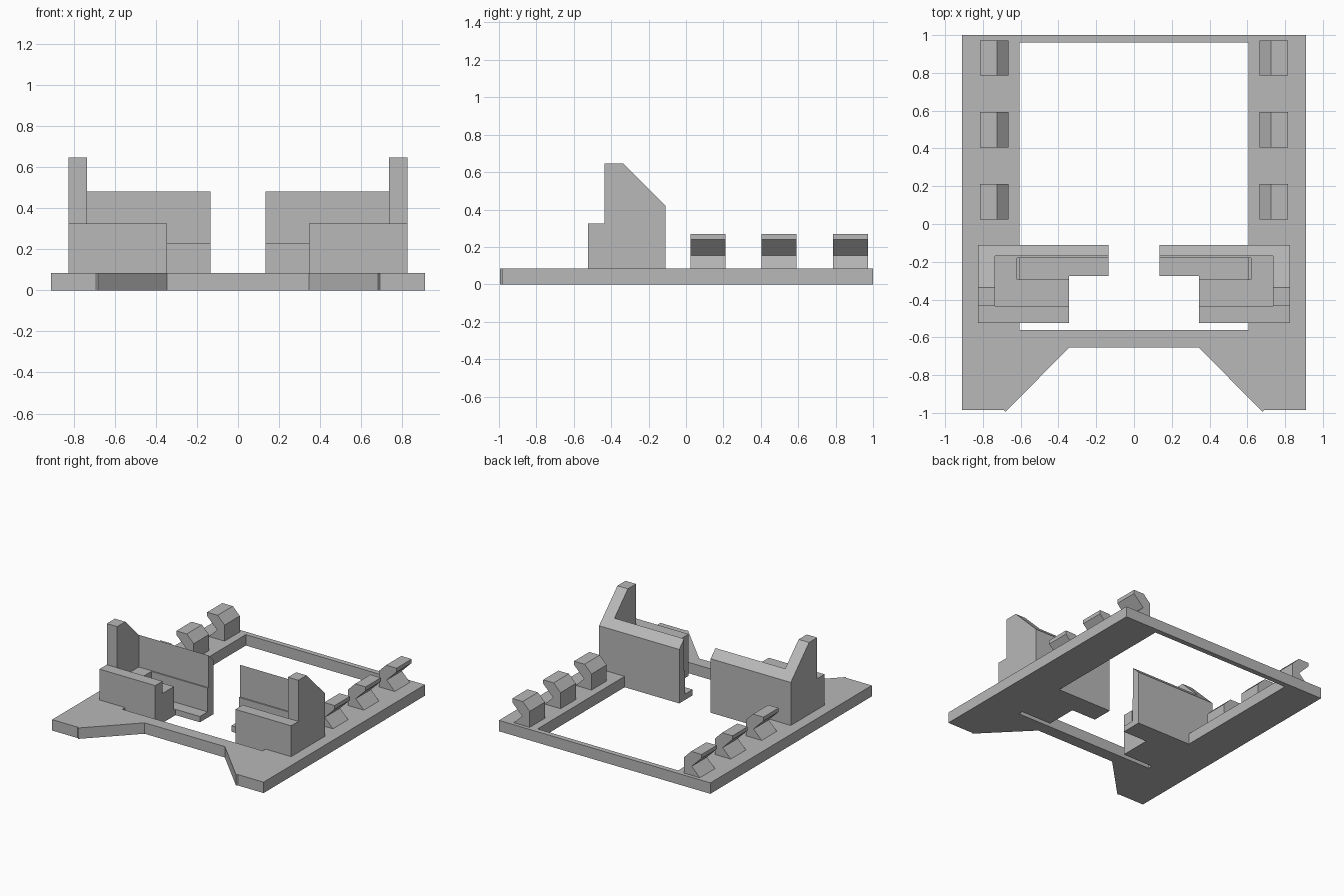
import bpy, bmesh
from mathutils import Vector

cube = bpy.data.objects.get("Cube")
if cube:
    bpy.data.objects.remove(cube, do_unlink=True)

grey = bpy.data.materials.new("plain_grey")
grey.use_nodes = True
grey.diffuse_color = (0.48, 0.48, 0.48, 1)
grey.node_tree.nodes["Principled BSDF"].inputs["Base Color"].default_value = (0.48, 0.48, 0.48, 1)

# Turns a 2D profile point and a depth into a 3D point, by extrusion axis
PLACE = {
    "X": lambda a, b, d: (d, a, b),
    "Y": lambda a, b, d: (a, d, b),
    "Z": lambda a, b, d: (a, b, d),
}


def prism(bm, profile, axis, start, end):
    """Extrude a closed profile along an axis."""
    put = PLACE[axis]
    face = bm.faces.new([bm.verts.new(put(a, b, start)) for a, b in profile])
    res = bmesh.ops.extrude_face_region(bm, geom=[face])
    verts = [v for v in res["geom"] if isinstance(v, bmesh.types.BMVert)]
    bmesh.ops.translate(bm, verts=verts, vec=Vector(put(0, 0, end - start)))


def finish(name, bm):
    """Make a flat shaded object mirrored across the centre plane."""
    seam = [f for f in bm.faces if all(abs(v.co.x) < 1e-5 for v in f.verts)]
    bmesh.ops.delete(bm, geom=seam, context="FACES_ONLY")
    bmesh.ops.recalc_face_normals(bm, faces=bm.faces[:])
    mesh = bpy.data.meshes.new(name)
    bm.to_mesh(mesh)
    bm.free()
    mesh.materials.append(grey)
    obj = bpy.data.objects.new(name, mesh)
    bpy.context.collection.objects.link(obj)
    obj.modifiers.new("mirror", "MIRROR")
    return obj


PLATE = 0.085

# Open base frame with a notched front
bm = bmesh.new()
outline = [(0, 1), (0.91, 1), (0.91, -0.985), (0.69, -0.985), (0.68, -0.995),
           (0.345, -0.655), (0, -0.655), (0, -0.56), (0.605, -0.56),
           (0.605, 0.96), (0, 0.96)]
prism(bm, outline, "Z", 0, PLATE)
finish("base_frame", bm)

# Corner holders: cross-sections (y, z) stacked from the inner end outwards
wall = [(-0.11, 0.42), (-0.17, 0.48), (-0.17, 0.23)]
slot = [(-0.18, 0.23), (-0.18, 0.045)]
front = [(-0.435, 0.325), (-0.525, 0.325)]
floor_z = 0.23
low = PLATE - 0.01

bm = bmesh.new()
prism(bm, [(-0.11, 0)] + wall + slot + [(-0.275, 0.045), (-0.275, 0)],
      "X", 0.135, 0.345)
prism(bm, [(-0.11, 0)] + wall + slot + [(-0.295, 0.045), (-0.295, floor_z),
      (-0.435, floor_z)] + front + [(-0.525, 0)], "X", 0.345, 0.62)
prism(bm, [(-0.11, low)] + wall + [(-0.435, floor_z)] + front + [(-0.525, low)],
      "X", 0.62, 0.735)
prism(bm, [(-0.11, low), (-0.11, 0.42), (-0.335, 0.645), (-0.435, 0.645)]
      + front + [(-0.525, low)], "X", 0.735, 0.825)
finish("corner_holders", bm)

# Rows of hooks, notched on their outer side
hook = [(0.665, PLATE), (0.665, 0.21), (0.725, 0.27), (0.815, 0.27),
        (0.815, 0.24), (0.73, 0.155), (0.80, PLATE)]
for i, name in enumerate(("front_hooks", "middle_hooks", "rear_hooks")):
    bm = bmesh.new()
    y = 0.025 + 0.38 * i
    prism(bm, hook, "Y", y, y + 0.187)
    finish(name, bm)
